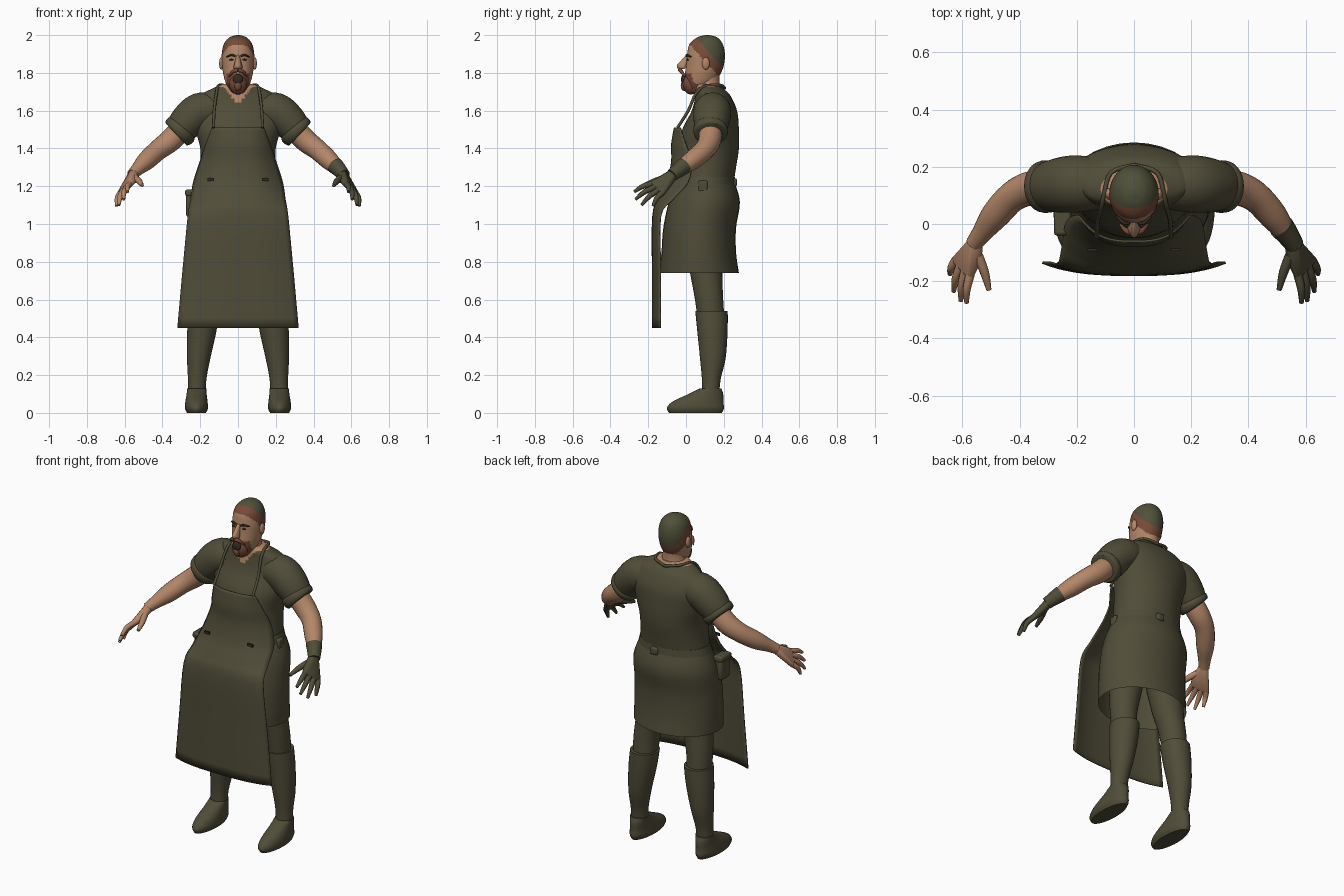
import bpy, bmesh, math
from mathutils import Vector, Matrix

if "Cube" in bpy.data.objects:
    bpy.data.objects.remove(bpy.data.objects["Cube"])


def material(name, r, g, b):
    m = bpy.data.materials.new(name)
    m.use_nodes = True
    m.diffuse_color = (r, g, b, 1)
    bsdf = m.node_tree.nodes["Principled BSDF"]
    bsdf.inputs["Base Color"].default_value = (r, g, b, 1)
    bsdf.inputs["Roughness"].default_value = 0.8
    return m


CLOTH = material("olive cloth", .08, .073, .04)
SKIN = material("skin", .45, .24, .14)
BROWN = material("brown hair", .19, .07, .04)
SCALP = material("olive scalp", .08, .08, .042)
DARK = material("dark detail", .035, .025, .016)


def finish(name, bm, mats, rule=None, angle=50):
    """Turn a bmesh into a smooth shaded object; rule gives the material slot of a face."""
    bmesh.ops.recalc_face_normals(bm, faces=bm.faces)
    for f in bm.faces:
        f.smooth = True
        if rule:
            f.material_index = rule(f.calc_center_median())
    me = bpy.data.meshes.new(name)
    bm.to_mesh(me)
    bm.free()
    for m in mats:
        me.materials.append(m)
    me.set_sharp_from_angle(angle=math.radians(angle))
    ob = bpy.data.objects.new(name, me)
    bpy.context.collection.objects.link(ob)
    return ob


def resample(stations, steps):
    """Catmull-Rom curve through rows of values."""
    out = []
    last = len(stations) - 1
    for i in range(last):
        a, b, c, d = (stations[min(max(i + k, 0), last)] for k in (-1, 0, 1, 2))
        for s in range(steps):
            t = s / steps
            out.append([q + .5 * t * (r - p + t * (2 * p - 5 * q + 4 * r - w + t * (3 * (q - r) + w - p)))
                        for p, q, r, w in zip(a, b, c, d)])
    return out + [list(stations[-1])]


def skin_rings(name, rings, mats, caps=(True, True), rule=None):
    bm = bmesh.new()
    rows = [[bm.verts.new(p) for p in ring] for ring in rings]
    n = len(rows[0])
    for a, b in zip(rows, rows[1:]):
        for i in range(n):
            j = (i + 1) % n
            bm.faces.new((a[i], a[j], b[j], b[i]))
    for cap, row in zip(caps, (rows[0], rows[-1])):
        if cap:
            bm.faces.new(row)
    return finish(name, bm, mats, rule)


def loft(name, stations, mats, steps=5, sides=32, **kw):
    """Level elliptical sections: x, y, z, x radius, y radius."""
    angles = [2 * math.pi * k / sides for k in range(sides)]
    rings = [[(x + rx * math.cos(a), y + ry * math.sin(a), z) for a in angles]
             for x, y, z, rx, ry in resample(stations, steps)]
    return skin_rings(name, rings, mats, **kw)


def tube(name, stations, mat, steps=4, sides=16):
    """Round sections along a path: x, y, z, radius."""
    pts = resample(stations, steps)
    pos = [Vector(p[:3]) for p in pts]
    rings, side = [], None
    for i, p in enumerate(pts):
        t = (pos[min(i + 1, len(pos) - 1)] - pos[max(i - 1, 0)]).normalized()
        side = (t.orthogonal() if side is None else side - t * side.dot(t)).normalized()
        up = t.cross(side)
        rings.append([pos[i] + p[3] * (side * math.cos(a) + up * math.sin(a))
                      for a in (2 * math.pi * k / sides for k in range(sides))])
    return skin_rings(name, rings, [mat])


def blob(name, centre, radii, mat, tilt=0):
    bm = bmesh.new()
    m = Matrix.Translation(centre) @ Matrix.Rotation(tilt, 4, 'X') @ Matrix.Diagonal((*radii, 1))
    bmesh.ops.create_uvsphere(bm, u_segments=20, v_segments=12, radius=1, matrix=m)
    return finish(name, bm, [mat])


def box(name, centre, size, mat, bevel=.01):
    bm = bmesh.new()
    bmesh.ops.create_cube(bm, size=1, matrix=Matrix.Translation(centre) @ Matrix.Diagonal((*size, 1)))
    ob = finish(name, bm, [mat])
    if bevel:
        mod = ob.modifiers.new("rounding", 'BEVEL')
        mod.width, mod.segments = bevel, 2
    return ob


def hull(name, balls, mat):
    """Convex skin around balls given as x, y, z, radius."""
    bm = bmesh.new()
    for x, y, z, r in balls:
        for tilt in (-1, -.4, .4, 1):
            for k in range(8):
                a = k * math.pi / 4
                bm.verts.new((x + r * math.cos(tilt) * math.cos(a),
                              y + r * math.cos(tilt) * math.sin(a), z + r * math.sin(tilt)))
    bmesh.ops.convex_hull(bm, input=bm.verts)
    bmesh.ops.delete(bm, geom=[v for v in bm.verts if not v.link_faces], context='VERTS')
    return finish(name, bm, [mat])


def body(*rows):
    """Centred sections given as z, half width, front y, back y."""
    return [(0, (f + b) / 2, z, w, (b - f) / 2) for z, w, f, b in rows]


# Shirt with open neck
loft("shirt", body((1.74, .085, .05, .185), (1.715, .14, .05, .2), (1.68, .2, .05, .235),
                   (1.6, .235, .03, .27), (1.5, .225, -.02, .28), (1.4, .2, -.045, .28),
                   (1.3, .2, -.05, .265), (1.2, .21, -.05, .25)), [CLOTH, SKIN], steps=8, sides=72,
     rule=lambda c: int(c.z > 1.726 or (c.y < .13 and c.z > 1.635 + 1.2 * abs(c.x))))

# Skirt of the tunic, belt, knot and pouch
loft("tunic_skirt", body((1.24, .205, -.04, .25), (1.12, .25, -.09, .285), (.98, .262, -.12, .265),
                         (.85, .265, -.13, .265), (.74, .262, -.14, .28)), [CLOTH], caps=(True, False))
loft("belt", body((1.25, .208, -.05, .258), (1.2, .222, -.06, .262)), [CLOTH], steps=1)
box("belt_knot", (.03, .255, 1.22), (.05, .03, .045), CLOTH)
box("belt_buckle", (.215, .09, 1.2), (.03, .05, .06), CLOTH)
box("belt_pouch", (-.25, .01, 1.1), (.05, .09, .13), CLOTH, .015)
box("pouch_flap", (-.25, .01, 1.165), (.06, .1, .035), CLOTH)

# Apron: rows of z, half width, middle y, edge y
bm = bmesh.new()
rows = []
for z, w, mid, edge in resample([(1.51, .137, -.06, -.03), (1.42, .17, -.075, 0), (1.33, .2, -.075, .03),
                                 (1.22, .235, -.1, .01), (1.13, .25, -.145, -.07), (1.04, .265, -.175, -.135),
                                 (.75, .293, -.177, -.135), (.45, .32, -.177, -.135)], 4):
    us = [k / 12 - 1 for k in range(25)]
    rows.append([bm.verts.new((u * w, mid + (edge - mid) * abs(u) ** 3, z)) for u in us])
for a, b in zip(rows, rows[1:]):
    for i in range(24):
        bm.faces.new((a[i], a[i + 1], b[i + 1], b[i]))
solid = finish("apron", bm, [CLOTH]).modifiers.new("thickness", 'SOLIDIFY')
solid.thickness, solid.offset = .008, 0

# Head: hairline slopes down towards the nape
def head_colour(c):
    slope = c.z + 1.1 * c.y
    if slope > 2.045:
        return 2
    if slope > 1.972 or (c.z < 1.8 and c.y < .06 and abs(c.x) < .06):
        return 1
    return 0


loft("head", body((2, .012, .1, .125), (1.988, .045, .06, .165), (1.955, .074, .02, .193),
                  (1.9, .086, .006, .206), (1.84, .084, 0, .2), (1.79, .077, -.005, .18),
                  (1.74, .062, 0, .145), (1.695, .03, .015, .08)), [SKIN, BROWN, SCALP],
     steps=7, sides=56, rule=head_colour)
loft("neck", [(0, .115, 1.82, .062, .065), (0, .115, 1.76, .062, .062), (0, .115, 1.69, .08, .07)], [SKIN])
hull("nose", [(0, .005, 1.885, .01), (0, -.035, 1.835, .015), (.012, -.015, 1.83, .012),
              (-.012, -.015, 1.83, .012)], SKIN)
blob("beard", (0, .022, 1.74), (.047, .042, .055), BROWN, .2)
blob("open_mouth", (0, -.012, 1.765), (.026, .014, .03), DARK)
blob("chin_tuft", (0, -.008, 1.732), (.02, .02, .028), BROWN)

for side, label in ((1, "left"), (-1, "right")):
    def flip(rows):
        return [(side * r[0], *r[1:]) for r in rows]

    # Face details
    blob(label + "_ear", (side * .088, .105, 1.85), (.012, .02, .033), SKIN)
    tube(label + "_moustache", flip([(0, -.032, 1.815, .011), (.025, -.025, 1.808, .01),
                                     (.048, -.002, 1.78, .004)]), BROWN, sides=10)
    tube(label + "_brow", flip([(.015, .004, 1.888, .005), (.035, .004, 1.895, .006),
                                (.06, .026, 1.885, .004)]), DARK, sides=8)
    blob(label + "_eye", (side * .034, .01, 1.87), (.013, .005, .005), DARK)

    # Apron strap and slit
    tube(label + "_strap", flip([(.13, -.045, 1.51, .008), (.126, .012, 1.6, .008), (.115, .052, 1.69, .008),
                                 (.105, .1, 1.73, .008), (.08, .18, 1.735, .008), (0, .205, 1.72, .008)]),
         CLOTH, sides=8)
    box(label + "_apron_slit", (side * .145, -.09, 1.235), (.035, .009, .015), DARK, 0)

    # Sleeve with rolled cuff
    tube(label + "_sleeve", flip([(.12, .14, 1.6, .09), (.2, .14, 1.595, .1), (.265, .135, 1.545, .095),
                                  (.318, .13, 1.482, .08)]), CLOTH, steps=6, sides=28)
    tube(label + "_cuff", flip([(.293, .132, 1.51, .084), (.302, .131, 1.5, .092), (.318, .13, 1.482, .09),
                                (.326, .13, 1.474, .08)]), CLOTH, steps=2, sides=28)

    # Arm, then a bare or gloved hand
    tube(label + "_arm", flip([(.29, .13, 1.51, .062), (.36, .125, 1.44, .06), (.425, .095, 1.39, .054),
                               (.485, .03, 1.335, .05), (.53, -.03, 1.292, .036), (.56, -.07, 1.262, .029)]),
         SKIN, sides=20)
    hand = CLOTH if side > 0 else SKIN
    first, last = Vector((.572, -.175, 1.212)), Vector((.622, -.125, 1.165))
    hull(label + "_palm", flip([(.552, -.062, 1.268, .027), (*first, .017), (*last, .016),
                                (.548, -.125, 1.235, .017)]), hand)
    if side > 0:
        tube("glove_cuff", [(.515, -.01, 1.308, .045), (.535, -.035, 1.288, .04),
                            (.562, -.075, 1.258, .033)], CLOTH, sides=20)
    tips = ((.585, -.275, 1.17), (.605, -.268, 1.13), (.63, -.235, 1.1), (.643, -.175, 1.095))
    for k, (finger, tip) in enumerate(zip(("index", "middle", "ring", "little"), tips)):
        root, tip = first.lerp(last, k / 3), Vector(tip)
        knee = root.lerp(tip, .5) + Vector((.006, -.004, .008))
        tube(f"{label}_{finger}_finger", flip([(*root, .016), (*knee, .014), (*tip, .008)]), hand, sides=10)
    tube(label + "_thumb", flip([(.545, -.11, 1.245, .018), (.522, -.17, 1.225, .016),
                                 (.507, -.23, 1.203, .009)]), hand, sides=10)

    # Trouser leg, boot shaft and shoe
    loft(label + "_trouser_leg", flip([(.125, .1, .98, .11, .11), (.15, .105, .77, .09, .088),
                                       (.175, .12, .62, .074, .076), (.182, .135, .48, .068, .07)]), [CLOTH])
    loft(label + "_boot_shaft", flip([(.18, .135, .54, .08, .086), (.192, .14, .43, .077, .08),
                                      (.208, .142, .29, .062, .068), (.216, .134, .18, .049, .05),
                                      (.218, .13, .1, .047, .046)]), [CLOTH])
    loft(label + "_shoe", flip([(.22, .05, 0, .05, .14), (.22, .05, .025, .061, .151),
                                (.22, .062, .058, .059, .136), (.219, .105, .1, .053, .092),
                                (.218, .13, .13, .051, .056)]), [CLOTH], steps=4)
